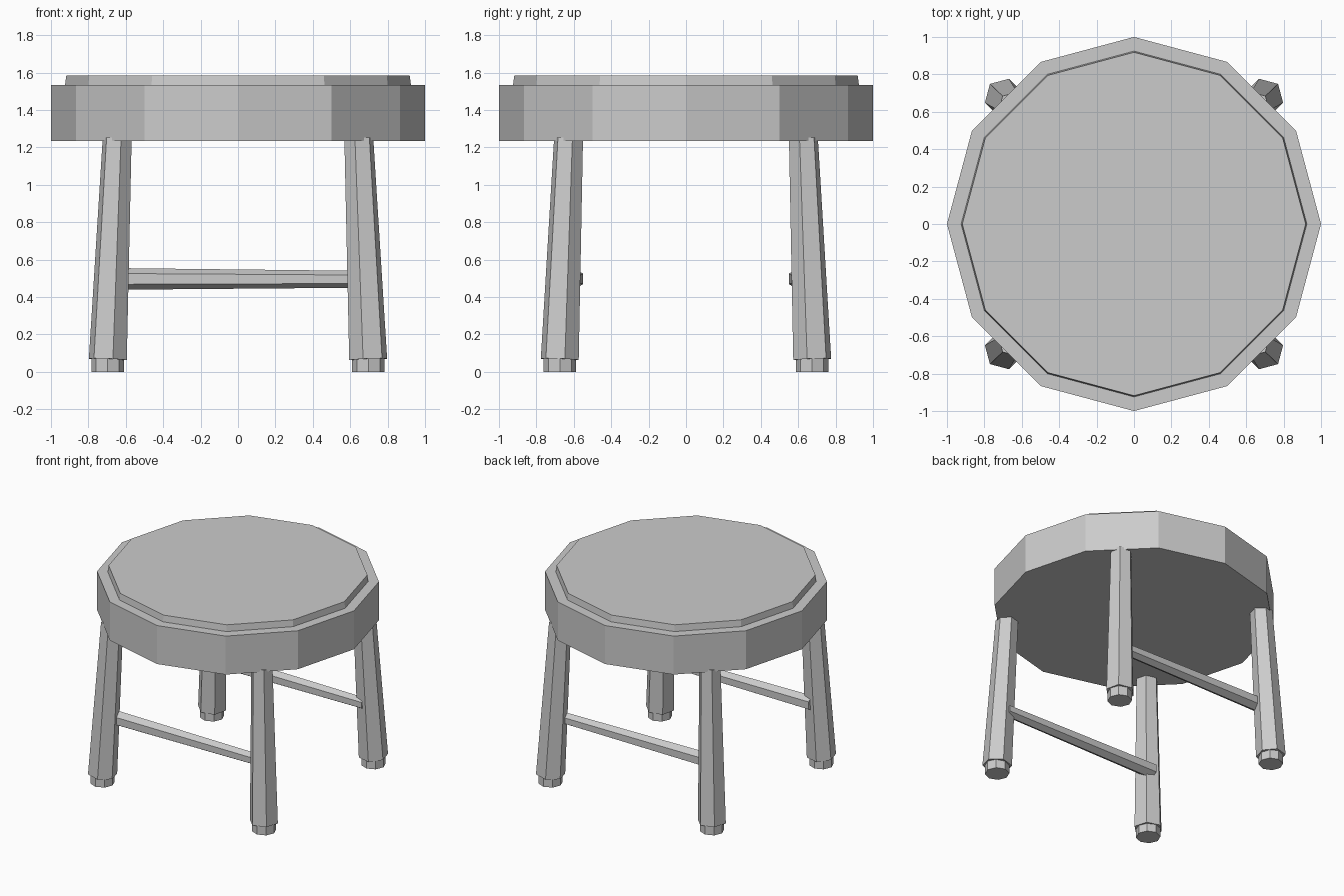
import bpy
from math import radians
from mathutils import Vector

cube = bpy.data.objects.get("Cube")
if cube:
    bpy.data.objects.remove(cube, do_unlink=True)

grey = bpy.data.materials.new("plain_grey")
grey.use_nodes = True
GREY = (0.6, 0.6, 0.6, 1.0)
grey.diffuse_color = GREY
grey.node_tree.nodes["Principled BSDF"].inputs["Base Color"].default_value = GREY


def prism(name, sides, start, end, r_start, r_end, spin=0.0):
    """Tapered prism from start to end; spin is the angle of its first corner."""
    start, end = Vector(start), Vector(end)
    axis = end - start
    bpy.ops.mesh.primitive_cone_add(vertices=sides, radius1=r_start, radius2=r_end,
                                    depth=axis.length)
    obj = bpy.context.object
    obj.name = name
    # The primitive's first corner lies on +y, so turn it back to +x first
    turn = Vector((0, 0, 1)).rotation_difference(axis).to_matrix().to_4x4()
    spin_q = Vector((1, 0, 0)).rotation_difference(Vector((0, 1, 0))).inverted()
    obj.data.transform(spin_q.to_matrix().to_4x4())
    obj.rotation_euler = (0, 0, radians(spin))
    bpy.ops.object.transform_apply(location=False, rotation=True, scale=False)
    obj.data.transform(turn)
    obj.location = (start + end) / 2
    obj.data.materials.append(grey)
    return obj


# Seat: thick twelve-sided disc with a thin raised pad
prism("seat", 12, (0, 0, 1.235), (0, 0, 1.535), 1.0, 1.0)
prism("seat_pad", 12, (0, 0, 1.53), (0, 0, 1.585), 0.925, 0.918)

# Legs lean outwards with a corner on the diagonal; each has a small foot
for y_side, y_name in ((-1, "front"), (1, "back")):
    for x_side, x_name in ((1, "left"), (-1, "right")):
        prism(f"{y_name}_{x_name}_leg", 6,
              (0.696 * x_side, 0.675 * y_side, 0.067),
              (0.646 * x_side, 0.628 * y_side, 1.248),
              0.105, 0.08, 45 * x_side * y_side)
        prism(f"{y_name}_{x_name}_foot", 8,
              (0.697 * x_side, 0.674 * y_side, 0),
              (0.697 * x_side, 0.674 * y_side, 0.08), 0.087, 0.087)

    # Rung joins the pair of legs, thinner towards +x, corners up and down
    prism(f"{y_name}_rung", 6, (-0.67, 0.602 * y_side, 0.497),
          (0.67, 0.602 * y_side, 0.495), 0.058, 0.045, 0)
